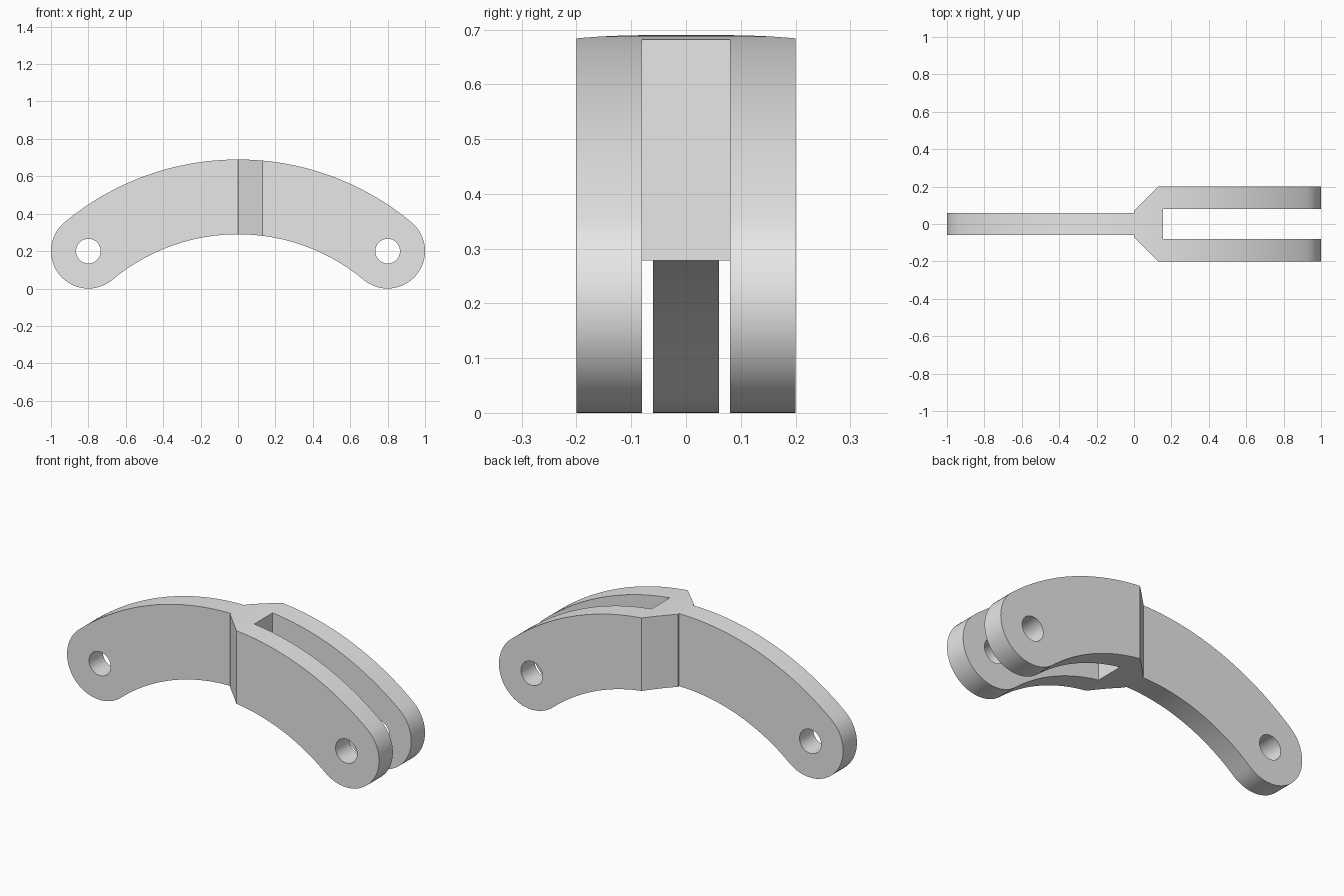
import bpy
import bmesh
from math import sin, cos, pi, atan2, hypot
from mathutils import Vector

if "Cube" in bpy.data.objects:
    bpy.data.objects.remove(bpy.data.objects["Cube"], do_unlink=True)

# Main dimensions
PIN_X, PIN_Z = 0.8, 0.2        # pin hole centres
END_R, HOLE_R = 0.2, 0.066     # rounded end and hole radii
MID_Z = 0.49                   # centreline height at the middle
RISE = MID_Z - PIN_Z
ARC_R = (PIN_X ** 2 + RISE ** 2) / (2 * RISE)
ARC_Z = MID_Z - ARC_R
SWEEP = atan2(PIN_X, PIN_Z - ARC_Z)


def arc(cx, cz, radius, start, end, steps):
    """Points along an arc, both ends included."""
    angles = [start + (end - start) * i / steps for i in range(steps + 1)]
    return [(cx + radius * cos(a), cz + radius * sin(a)) for a in angles]


def prism(name, outline, to_3d, depth):
    """Extrude a closed 2D outline from -depth/2 to depth/2."""
    bm = bmesh.new()
    face = bm.faces.new([bm.verts.new(to_3d(u, v, -depth / 2)) for u, v in outline])
    grown = bmesh.ops.extrude_face_region(bm, geom=[face])
    shift = Vector(to_3d(0, 0, depth / 2)) - Vector(to_3d(0, 0, -depth / 2))
    verts = [g for g in grown["geom"] if isinstance(g, bmesh.types.BMVert)]
    bmesh.ops.translate(bm, verts=verts, vec=shift)
    bmesh.ops.recalc_face_normals(bm, faces=bm.faces[:])
    mesh = bpy.data.meshes.new(name)
    bm.to_mesh(mesh)
    bm.free()
    obj = bpy.data.objects.new(name, mesh)
    bpy.context.collection.objects.link(obj)
    return obj


def side(u, v, w):
    return (u, w, v)


def plan(u, v, w):
    return (u, v, w + 0.35)


def cut(target, cutter, operation):
    """Apply a boolean and remove the cutter."""
    cutter.hide_render = True
    mod = target.modifiers.new("cut", "BOOLEAN")
    mod.operation = operation
    mod.solver = "EXACT"
    mod.object = cutter
    bpy.context.view_layer.objects.active = target
    bpy.ops.object.modifier_apply(modifier=mod.name)
    bpy.data.objects.remove(cutter, do_unlink=True)


# Curved link silhouette: outer arc, right end, inner arc, left end
top = pi / 2
outline = arc(0, ARC_Z, ARC_R + END_R, top + SWEEP, top - SWEEP, 48)
outline += arc(PIN_X, PIN_Z, END_R, top - SWEEP, -top - SWEEP, 32)[1:]
outline += arc(0, ARC_Z, ARC_R - END_R, top - SWEEP, top + SWEEP, 48)[1:]
outline += arc(-PIN_X, PIN_Z, END_R, -top + SWEEP, -3 * top + SWEEP, 32)[1:-1]
link = prism("forked_link", outline, side, 0.8)

# Plan shape: thin tongue, flared shoulder and fork with a slot
half = [(-1.2, 0.06), (0, 0.06), (0, 0.07), (0.13, 0.2),
        (1.2, 0.2), (1.2, 0.08), (0.155, 0.08)]
fork_plan = half + [(x, -y) for x, y in reversed(half)]
cut(link, prism("plan_cutter", fork_plan, plan, 2), "INTERSECT")

# Pin holes through both ends
for s in (-1, 1):
    hole = arc(s * PIN_X, PIN_Z, HOLE_R, 0, 2 * pi, 40)[:-1]
    cut(link, prism("hole_cutter", hole, side, 1), "DIFFERENCE")

# Plain grey material
grey = bpy.data.materials.new("light_grey")
grey.use_nodes = True
colour = (0.8, 0.8, 0.8, 1)
grey.diffuse_color = colour
grey.node_tree.nodes["Principled BSDF"].inputs["Base Color"].default_value = colour
link.data.materials.clear()
link.data.materials.append(grey)
for poly in link.data.polygons:
    poly.material_index = 0

# Smooth curved walls, keep the edges sharp
bpy.ops.object.select_all(action="DESELECT")
link.select_set(True)
bpy.context.view_layer.objects.active = link
bpy.ops.object.shade_smooth_by_angle(angle=pi / 6)
